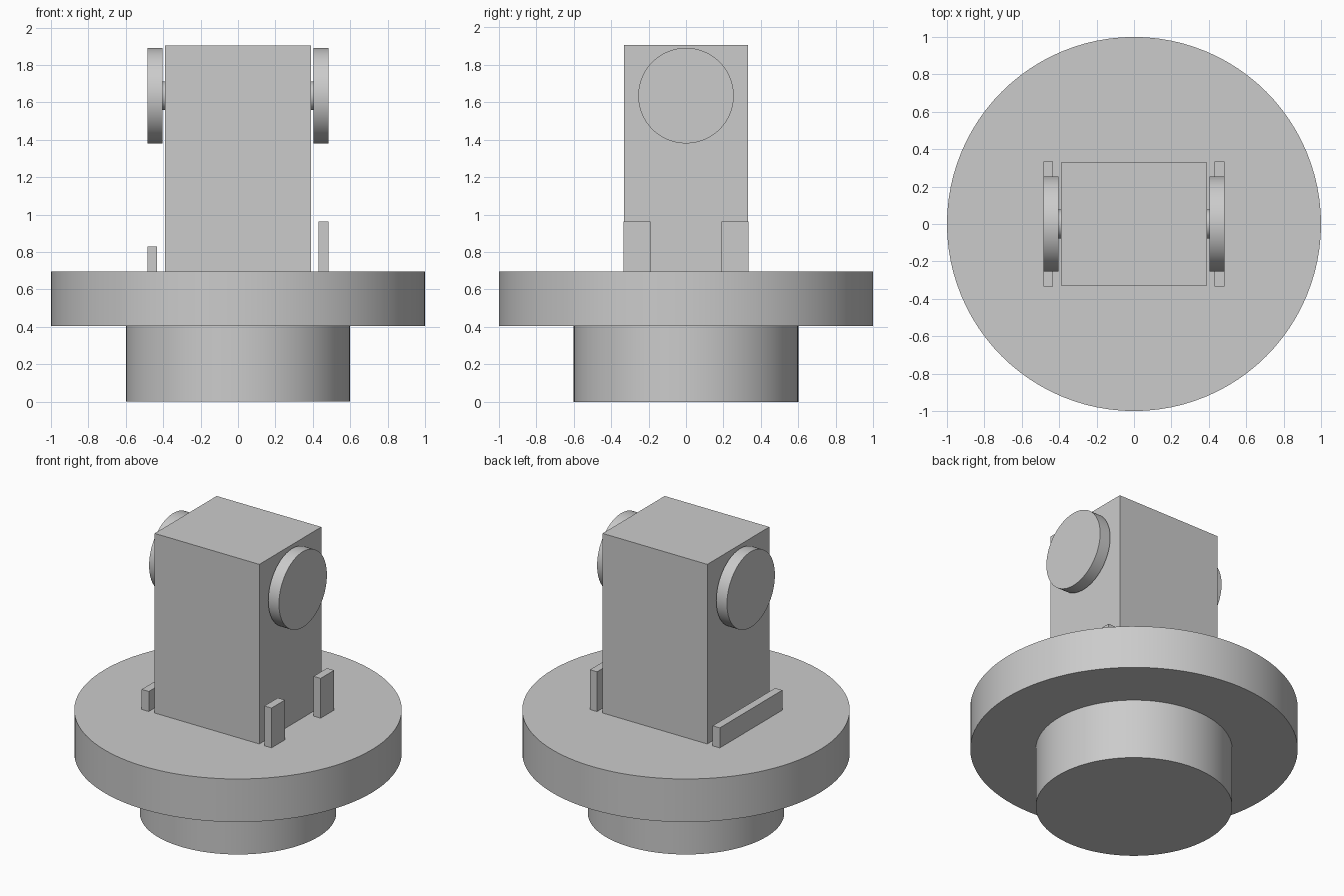
import bpy
import math

cube = bpy.data.objects.get("Cube")
if cube:
    bpy.data.objects.remove(cube, do_unlink=True)

grey = bpy.data.materials.new("plain grey")
grey.use_nodes = True
colour = (0.6, 0.6, 0.6, 1)
grey.diffuse_color = colour
grey.node_tree.nodes["Principled BSDF"].inputs["Base Color"].default_value = colour


def finish(name):
    obj = bpy.context.object
    obj.name = name
    obj.data.materials.append(grey)
    return obj


def box(name, low, high):
    """Box between two opposite corners."""
    centre = [(a + b) / 2 for a, b in zip(low, high)]
    bpy.ops.mesh.primitive_cube_add(size=1, location=centre)
    obj = finish(name)
    obj.scale = [b - a for a, b in zip(low, high)]
    bpy.ops.object.transform_apply(location=False, rotation=False, scale=True)


def cylinder(name, radius, depth, centre, along_x=False):
    turn = (0, math.pi / 2, 0) if along_x else (0, 0, 0)
    bpy.ops.mesh.primitive_cylinder_add(
        vertices=96, radius=radius, depth=depth, location=centre, rotation=turn)
    finish(name)
    bpy.ops.object.shade_smooth_by_angle(angle=math.radians(30))


FLOOR = 0.695   # top of the round plate
AXLE_Z = 1.635

# Round foot and plate
cylinder("foot", 0.6, 0.405, (0, 0, 0.2025))
cylinder("round_plate", 1.0, FLOOR - 0.405, (0, 0, (FLOOR + 0.405) / 2))

# Upright body
box("body", (-0.39, -0.33, FLOOR), (0.39, 0.33, 1.905))

# Axle through the body with a disc on each end
cylinder("axle", 0.077, 0.84, (0, 0, AXLE_Z), along_x=True)
for side, name in ((1, "left"), (-1, "right")):
    cylinder(name + "_disc", 0.255, 0.08, (side * 0.444, 0, AXLE_Z), along_x=True)

# Two posts on one side, one low rail on the other
box("front_post", (0.43, -0.333, FLOOR), (0.483, -0.19, 0.963))
box("back_post", (0.43, 0.19, FLOOR), (0.483, 0.333, 0.963))
box("low_rail", (-0.485, -0.333, FLOOR), (-0.432, 0.333, 0.83))
